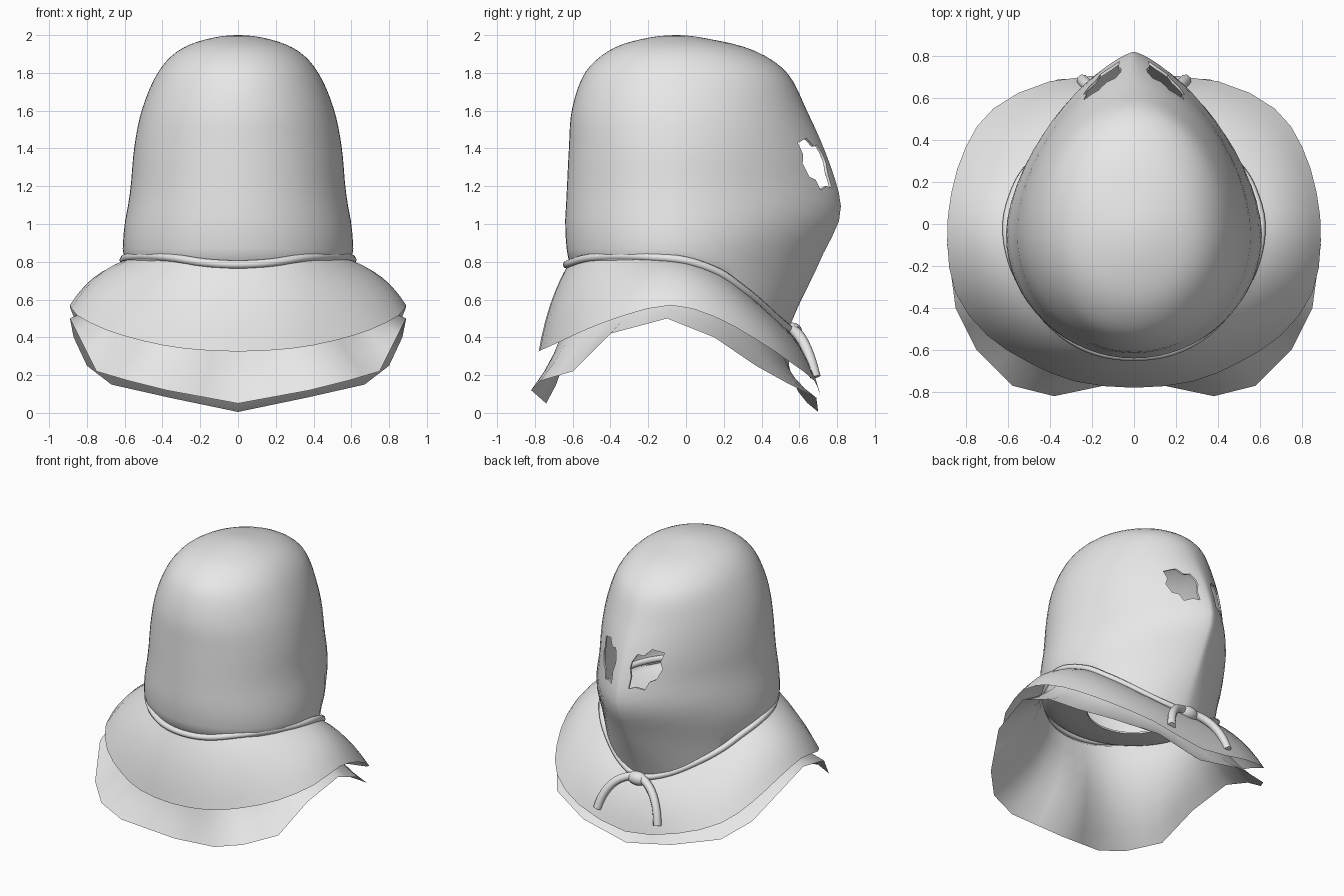
import bpy, bmesh, math
from mathutils import Vector

if "Cube" in bpy.data.objects:
    bpy.data.objects.remove(bpy.data.objects["Cube"])

cloth = bpy.data.materials.new("light_grey_cloth")
cloth.diffuse_color = (0.8, 0.8, 0.8, 1)
cloth.use_nodes = True
cloth.node_tree.nodes["Principled BSDF"].inputs["Base Color"].default_value = cloth.diffuse_color


def make_object(name, bm):
    bmesh.ops.recalc_face_normals(bm, faces=bm.faces)
    me = bpy.data.meshes.new(name)
    bm.to_mesh(me)
    bm.free()
    ob = bpy.data.objects.new(name, me)
    bpy.context.collection.objects.link(ob)
    me.materials.append(cloth)
    return ob


def finish(ob, angle=50):
    bpy.ops.object.select_all(action='DESELECT')
    ob.select_set(True)
    bpy.context.view_layer.objects.active = ob
    bpy.ops.object.convert(target='MESH')
    bpy.ops.object.shade_smooth_by_angle(angle=math.radians(angle))


def bridge(bm, rings):
    rows = [[bm.verts.new(p) for p in r] for r in rings]
    for a, b in zip(rows, rows[1:]):
        n = len(a)
        for i in range(n):
            bm.faces.new((a[i], a[(i + 1) % n], b[(i + 1) % n], b[i]))
    return rows


def hermite(keys, x):
    """Smooth value of a table [(x, value), ...] at x."""
    def slope(i):
        a, b = keys[max(i - 1, 0)], keys[min(i + 1, len(keys) - 1)]
        return (b[1] - a[1]) / (b[0] - a[0])
    x = min(max(x, keys[0][0]), keys[-1][0])
    i = max(k for k in range(len(keys) - 1) if keys[k][0] <= x)
    (x0, v0), (x1, v1) = keys[i], keys[i + 1]
    h = x1 - x0
    t = (x - x0) / h
    return (v0 * (1 + 2 * t) * (1 - t) ** 2 + v1 * t * t * (3 - 2 * t)
            + h * (slope(i) * t * (1 - t) ** 2 - slope(i + 1) * t * t * (1 - t)))


def loop(half, smooth, steps=2):
    """Mirror a half outline into a closed loop and subdivide it."""
    pts = [Vector(p) for p in half]
    pts += [Vector((-p.x, p.y, p.z)) for p in pts[-2:0:-1]]
    n, out = len(pts), []
    for i in range(n):
        p0, p1, p2, p3 = (pts[(i + k) % n] for k in (-1, 0, 1, 2))
        for s in range(steps):
            t = s / steps
            if smooth:
                out.append(0.5 * (2 * p1 + (p2 - p0) * t + (2 * p0 - 5 * p1 + 4 * p2 - p3) * t * t
                                  + (3 * p1 - p0 - 3 * p2 + p3) * t ** 3))
            else:
                out.append(p1.lerp(p2, t))
    return out


# Hood: height, half width, back of the head, face ridge
TABLE = [(2.0, 0, -.05, -.05), (1.98, .16, -.23, .12), (1.95, .255, -.34, .265),
         (1.9, .34, -.435, .40), (1.8, .425, -.535, .535), (1.6, .51, -.605, .64),
         (1.4, .55, -.62, .73), (1.2, .568, -.63, .80), (1.1, .582, -.635, .82),
         (1.0, .60, -.64, .805), (.85, .61, -.63, .73), (.75, .59, -.61, .685),
         (.47, .56, -.57, .55)]
WIDTH, BACK, FACE = ([(math.sqrt(2 - r[0]), r[k]) for r in TABLE] for k in (1, 2, 3))
MID = -.05


def hood_point(th, v):
    u = math.sin(th)
    neck_z = .79 if u < 0 else .79 - .33 * u ** 1.3
    s = math.sqrt(2 - neck_z) * v
    z = 2 - s * s
    a = hermite(WIDTH, s)
    if u < 0:
        x, y = a * math.sqrt(max(0, 1 - u * u)), MID - u * (hermite(BACK, s) - MID)
    else:
        k = min(max((z - 1.2) / .6, 0), 1)          # egg shape fades to round on top
        low = min(max((.8 - z) / .3, 0), 1)         # and under the chin
        p, q = 1.8 + .2 * k, .75 - .25 * k - .15 * low
        x, y = a * max(0, 1 - u ** p) ** q, MID + u * (hermite(FACE, s) - MID)
    return Vector((x if math.cos(th) >= 0 else -x, y, z))


COLS, ROWS = 64, 30
rings = [[hood_point(-math.pi / 2 + 2 * math.pi * i / COLS, r / ROWS) for i in range(COLS)]
         for r in range(1, ROWS + 1)]
# Underside curls in to a smaller neck hole
centre = Vector((0, -.02, .62))
for t, dz in ((.05, -.015), (.15, -.02), (.3, -.015), (.5, 0)):
    rings.append([p.lerp(centre, t) + Vector((0, 0, dz)) for p in rings[ROWS - 1]])
bm = bmesh.new()
rows = bridge(bm, rings)
top = bm.verts.new((0, MID, 2))
for i in range(COLS):
    bm.faces.new((top, rows[0][i], rows[0][(i + 1) % COLS]))
hood = make_object("hood", bm)
sol = hood.modifiers.new("thickness", 'SOLIDIFY')
sol.thickness, sol.offset = .012, -1

# Ragged eye holes cut through the face
EYE = [(.065, 1.37), (.09, 1.42), (.13, 1.41), (.17, 1.455), (.24, 1.43), (.225, 1.37), (.24, 1.32),
       (.215, 1.25), (.18, 1.235), (.16, 1.18), (.11, 1.2), (.07, 1.19), (.075, 1.27), (.06, 1.33)]
cutters = []
for side in (-1, 1):
    bm = bmesh.new()
    ends = bridge(bm, [[(side * x, y, z) for x, z in EYE] for y in (.3, 1.1)])
    for e in ends:
        bm.faces.new(e)
    cut = make_object("eye_cutter", bm)
    cut.hide_render = True
    cutters.append(cut)
    mod = hood.modifiers.new("eye_hole", 'BOOLEAN')
    mod.operation, mod.object, mod.solver = 'DIFFERENCE', cut, 'EXACT'
finish(hood)
for cut in cutters:
    bpy.data.objects.remove(cut)

# Neckline and the two hems, front centre round to the chin
NECK = [(0, -.63, .775), (.18, -.605, .785), (.34, -.52, .81), (.48, -.37, .82), (.575, -.19, .815),
        (.605, .0, .795), (.56, .17, .735), (.49, .28, .66), (.38, .38, .58), (.2, .49, .48), (0, .55, .43)]
UPPER = [(0, -.78, .325), (.28, -.75, .34), (.5, -.66, .38), (.7, -.53, .44), (.85, -.33, .515),
         (.89, -.08, .57), (.87, .15, .51), (.80, .37, .39), (.67, .55, .27), (.40, .68, .17), (0, .71, .09)]
LOWER = [(0, -.74, .05), (.38, -.82, .12), (.58, -.77, .17), (.75, -.6, .22), (.85, -.4, .42),
         (.89, -.1, .5), (.87, .15, .40), (.80, .37, .25), (.67, .55, .15), (.36, .69, .08), (0, .70, .005)]


def collar(name, hem, smooth, push, lift, side_lift, drop):
    inner = [Vector((p.x, p.y, p.z - drop)) for p in loop(NECK, True)]
    outer = loop(hem, smooth)
    rings = []
    for r in range(7):
        t = r / 6
        ring = []
        for a, b in zip(inner, outer):
            out = Vector((b.x, b.y, 0)).normalized()
            c = (a + b) / 2 + out * push + Vector((0, 0, lift + side_lift * abs(out.x)))
            ring.append(a * (1 - t) ** 2 + c * 2 * t * (1 - t) + b * t * t)
        rings.append(ring)
    bm = bmesh.new()
    bridge(bm, rings)
    finish(make_object(name, bm), 80)


collar("upper_collar", UPPER, True, .03, .04, .03, 0)
collar("lower_collar", LOWER, False, -.12, -.07, .05, .02)


def cord(name, pts, radius, cyclic=False):
    cu = bpy.data.curves.new(name, 'CURVE')
    cu.dimensions = '3D'
    cu.bevel_depth, cu.bevel_resolution, cu.use_fill_caps = radius, 2, True
    sp = cu.splines.new('POLY')
    sp.points.add(len(pts) - 1)
    for q, p in zip(sp.points, pts):
        q.co = (*p, 1)
    sp.use_cyclic_u = cyclic
    ob = bpy.data.objects.new(name, cu)
    bpy.context.collection.objects.link(ob)
    cu.materials.append(cloth)
    finish(ob)


# Drawstring round the neck, its two tails and the knot
cord("neck_cord", [Vector((p.x, p.y, p.z + .01)) for p in loop(NECK, True, 4)], .022, True)
for side in (-1, 1):
    c = [Vector((side * x, y, z)) for x, y, z in
         ((.02, .56, .44), (.14, .60, .43), (.22, .65, .34), (.245, .685, .19))]
    tail = []
    for i in range(11):
        t = i / 10
        tail.append(c[0] * (1 - t) ** 3 + c[1] * 3 * t * (1 - t) ** 2 + c[2] * 3 * t * t * (1 - t) + c[3] * t ** 3)
    cord("cord_tail", tail, .029)

bm = bmesh.new()
bmesh.ops.create_uvsphere(bm, u_segments=14, v_segments=8, radius=1)
for v in bm.verts:
    v.co = Vector((v.co.x * .075, v.co.y * .05 + .565, v.co.z * .048 + .43))
finish(make_object("cord_knot", bm))
